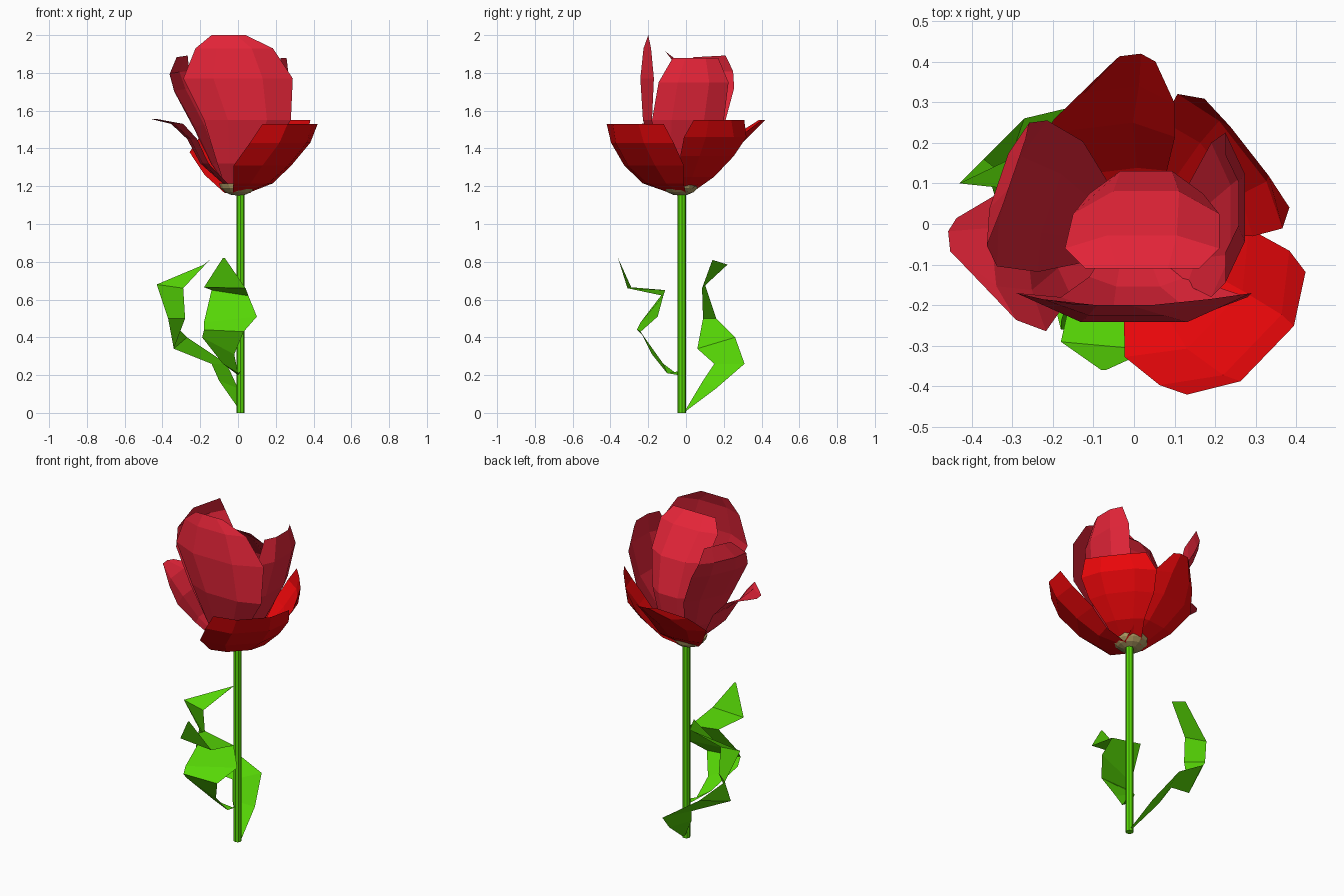
import bpy, bmesh
from math import radians, sin, cos


def material(name, rgb):
    m = bpy.data.materials.new(name)
    m.diffuse_color = (*rgb, 1)
    return m


CRIMSON = material("crimson", (0.78, 0.018, 0.04))
RED = material("red", (0.82, 0.002, 0.003))
GREEN = material("green", (0.10, 0.72, 0.002))
TAN = material("tan", (0.42, 0.32, 0.12))
CX, CY = 0.0, -0.03          # flower axis


def sheet(name, rows, mat):
    """Flat-shaded strip mesh through rows of points of equal length."""
    bm = bmesh.new()
    grid = [[bm.verts.new(p) for p in row] for row in rows]
    for a, b in zip(grid, grid[1:]):
        for i in range(len(a) - 1):
            bm.faces.new((a[i], a[i + 1], b[i + 1], b[i]))
    bmesh.ops.remove_doubles(bm, verts=bm.verts, dist=0.0005)
    me = bpy.data.meshes.new(name)
    bm.to_mesh(me)
    bm.free()
    me.materials.append(mat)
    ob = bpy.data.objects.new(name, me)
    bpy.context.collection.objects.link(ob)
    return ob


def petal(name, azimuth, rows, mat, tilt=0.0):
    """Rows: outward distance, height, half width, cupping, sideways shift.
    tilt raises one side of the petal and lowers the other."""
    a = radians(azimuth)
    pts = []
    for r, z, hw, cup, shift in rows:
        row = []
        for t in (-1, -0.45, 0.45, 1):
            d, s = r - cup * t * t, t * hw + shift
            row.append((CX + d * cos(a) - s * sin(a), CY + d * sin(a) + s * cos(a),
                        z + tilt * s))
        pts.append(row)
    return sheet(name, pts, mat)


# Tall inner petals
petal("front_tall_petal", -90, [
    (0.03, 1.17, 0.06, 0.01, 0), (0.13, 1.32, 0.12, 0.03, 0.01), (0.21, 1.55, 0.23, 0.06, 0.05),
    (0.23, 1.77, 0.29, 0.09, 0.0), (0.205, 1.93, 0.205, 0.05, -0.02), (0.17, 2.0, 0.09, 0.0, -0.05)], CRIMSON)
petal("right_tall_petal", 0, [
    (0.03, 1.17, 0.05, 0.01, 0), (0.16, 1.34, 0.12, 0.03, 0.0), (0.25, 1.55, 0.19, 0.06, 0.04),
    (0.285, 1.75, 0.185, 0.06, 0.07), (0.265, 1.88, 0.12, 0.04, 0.08)], CRIMSON)
petal("left_tall_petal", 161, [
    (0.03, 1.17, 0.05, 0.01, 0), (0.13, 1.32, 0.11, 0.02, 0), (0.225, 1.52, 0.17, 0.03, -0.01),
    (0.335, 1.71, 0.19, 0.04, -0.01), (0.365, 1.80, 0.16, 0.03, -0.02), (0.33, 1.885, 0.09, 0.0, -0.05)],
    CRIMSON, -0.05)
# Inner petal folding over the heart
petal("heart_petal", 90, [
    (0.03, 1.17, 0.05, 0.01, 0), (0.14, 1.32, 0.09, 0.03, -0.03), (0.175, 1.50, 0.14, 0.07, -0.03),
    (0.125, 1.70, 0.18, 0.07, -0.03), (0.01, 1.85, 0.19, 0.04, -0.02), (-0.08, 1.915, 0.14, 0.0, -0.02)], CRIMSON)
# Low outer petals
petal("left_low_petal", 186, [
    (0.03, 1.17, 0.06, 0.01, 0), (0.20, 1.32, 0.13, 0.03, 0), (0.27, 1.45, 0.19, 0.03, 0.02),
    (0.36, 1.53, 0.16, 0.05, 0.015), (0.46, 1.555, 0.055, 0.03, -0.035)], CRIMSON)
petal("front_right_petal", -44, [
    (0.03, 1.165, 0.06, 0.01, 0), (0.18, 1.215, 0.15, 0.06, -0.01), (0.31, 1.31, 0.22, 0.12, -0.01),
    (0.42, 1.43, 0.23, 0.12, 0.01), (0.455, 1.53, 0.21, 0.09, 0.02)], RED)
petal("back_right_petal", 38, [
    (0.03, 1.165, 0.06, 0.01, 0), (0.17, 1.25, 0.11, 0.02, 0), (0.28, 1.36, 0.18, 0.05, 0),
    (0.35, 1.46, 0.21, 0.05, 0), (0.355, 1.55, 0.17, 0.01, -0.01)], RED)
petal("back_petal", 97, [
    (0.03, 1.165, 0.07, 0.01, 0), (0.17, 1.26, 0.13, 0.02, 0.03), (0.29, 1.38, 0.18, 0.06, 0.05),
    (0.38, 1.47, 0.15, 0.07, 0.01), (0.45, 1.55, 0.06, 0.03, -0.045)], RED)

# Leaves: pairs of left and right edge points
sheet("front_leaf", [
    [(0.0, -0.04, 0.20), (0.015, -0.04, 0.22)], [(-0.08, -0.12, 0.26), (0.0, -0.10, 0.21)],
    [(-0.19, -0.22, 0.40), (-0.02, -0.18, 0.31)], [(-0.18, -0.26, 0.44), (0.03, -0.24, 0.43)],
    [(-0.18, -0.24, 0.48), (0.10, -0.15, 0.51)], [(-0.14, -0.11, 0.65), (0.055, -0.12, 0.62)],
    [(-0.18, -0.29, 0.665), (0.04, -0.31, 0.66)], [(-0.08, -0.36, 0.82), (-0.07, -0.36, 0.82)]], GREEN)
sheet("back_leaf", [
    [(0.005, 0.0, 0.02), (0.025, 0.0, 0.01)], [(-0.10, 0.09, 0.17), (0.0, 0.16, 0.13)],
    [(-0.14, 0.15, 0.26), (-0.06, 0.31, 0.26)], [(-0.34, 0.06, 0.34), (-0.27, 0.26, 0.40)],
    [(-0.28, 0.09, 0.50), (-0.37, 0.16, 0.50)], [(-0.29, 0.085, 0.66), (-0.43, 0.10, 0.68)],
    [(-0.15, 0.14, 0.81), (-0.18, 0.22, 0.785)]], GREEN)

# Stem
bpy.ops.mesh.primitive_cylinder_add(vertices=8, radius=0.022, depth=1.17, location=(0.013, -0.022, 0.585))
stem = bpy.context.object
stem.name = "stem"
stem.data.materials.append(GREEN)

# Shallow cup under the petals
bm = bmesh.new()
bmesh.ops.create_uvsphere(bm, u_segments=12, v_segments=8, radius=1)
bmesh.ops.delete(bm, geom=[v for v in bm.verts if v.co.z > 0.01], context='VERTS')
bmesh.ops.scale(bm, vec=(0.10, 0.10, 0.065), verts=bm.verts)
bmesh.ops.translate(bm, vec=(0.0, -0.03, 1.215), verts=bm.verts)
me = bpy.data.meshes.new("flower_cup")
bm.to_mesh(me)
bm.free()
me.materials.append(TAN)
bpy.context.collection.objects.link(bpy.data.objects.new("flower_cup", me))
